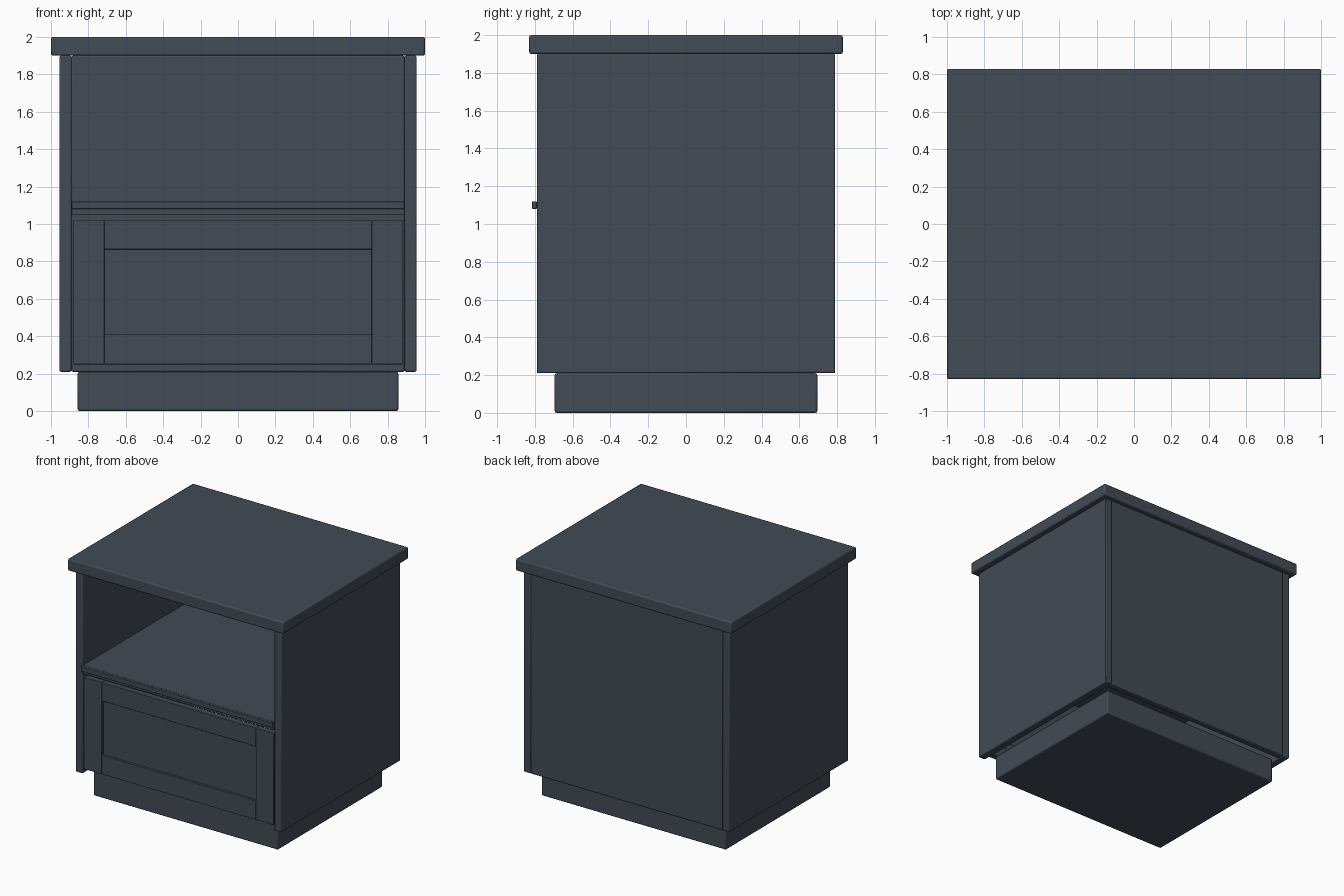
import bpy

default = bpy.data.objects.get("Cube")
if default:
    bpy.data.objects.remove(default, do_unlink=True)

# One painted finish for the whole cabinet
paint = bpy.data.materials.new("slate_blue_paint")
paint.use_nodes = True
colour = (0.056, 0.07, 0.09, 1)
paint.diffuse_color = colour
bsdf = paint.node_tree.nodes["Principled BSDF"]
bsdf.inputs["Base Color"].default_value = colour
bsdf.inputs["Roughness"].default_value = 0.6


def board(name, x, y, z, bevel=0.008):
    """Board between the given (low, high) limits, with softened edges."""
    limits = (x, y, z)
    bpy.ops.mesh.primitive_cube_add(size=1, location=[(a + b) / 2 for a, b in limits])
    ob = bpy.context.object
    ob.name = name
    ob.scale = [b - a for a, b in limits]
    bpy.ops.object.transform_apply(location=False, rotation=False, scale=True)
    ob.data.materials.append(paint)
    if bevel:
        mod = ob.modifiers.new("soft_edges", 'BEVEL')
        mod.width = bevel
        mod.segments = 2
    bpy.ops.object.shade_smooth_by_angle(angle=0.6)
    return ob


W = 0.89       # inner half width
FRONT = -0.79  # front plane of the carcass

# Carcass
board("top", (-1, 1), (-0.83, 0.83), (1.9, 2), 0.01)
board("plinth", (-0.857, 0.857), (-0.695, 0.695), (0, 0.21), 0.01)
board("back_panel", (-W, W), (0.73, 0.79), (0.21, 1.9))
for side, s in (("left", 1), ("right", -1)):
    board(side + "_side_panel", sorted((s * W, s * 0.955)), (FRONT, 0.79), (0.21, 1.9))

# Open shelf with a slim front lip
board("shelf", (-W, W), (FRONT, 0.73), (1.05, 1.12), 0.003)
board("shelf_lip", (-W, W), (-0.815, FRONT), (1.08, 1.12), 0.003)

# Framed drawer front
DW, STILE = 0.88, 0.715
LOW, HIGH = 0.25, 1.02
depth = (-0.785, -0.735)
for side, s in (("left", 1), ("right", -1)):
    board("drawer_stile_" + side, sorted((s * STILE, s * DW)), depth, (LOW, HIGH), 0.003)
board("drawer_rail_bottom", (-STILE, STILE), depth, (LOW, 0.41), 0.003)
board("drawer_rail_top", (-STILE, STILE), depth, (0.865, HIGH), 0.003)
board("drawer_panel", (-STILE, STILE), (-0.765, -0.735), (0.41, 0.865), 0)
